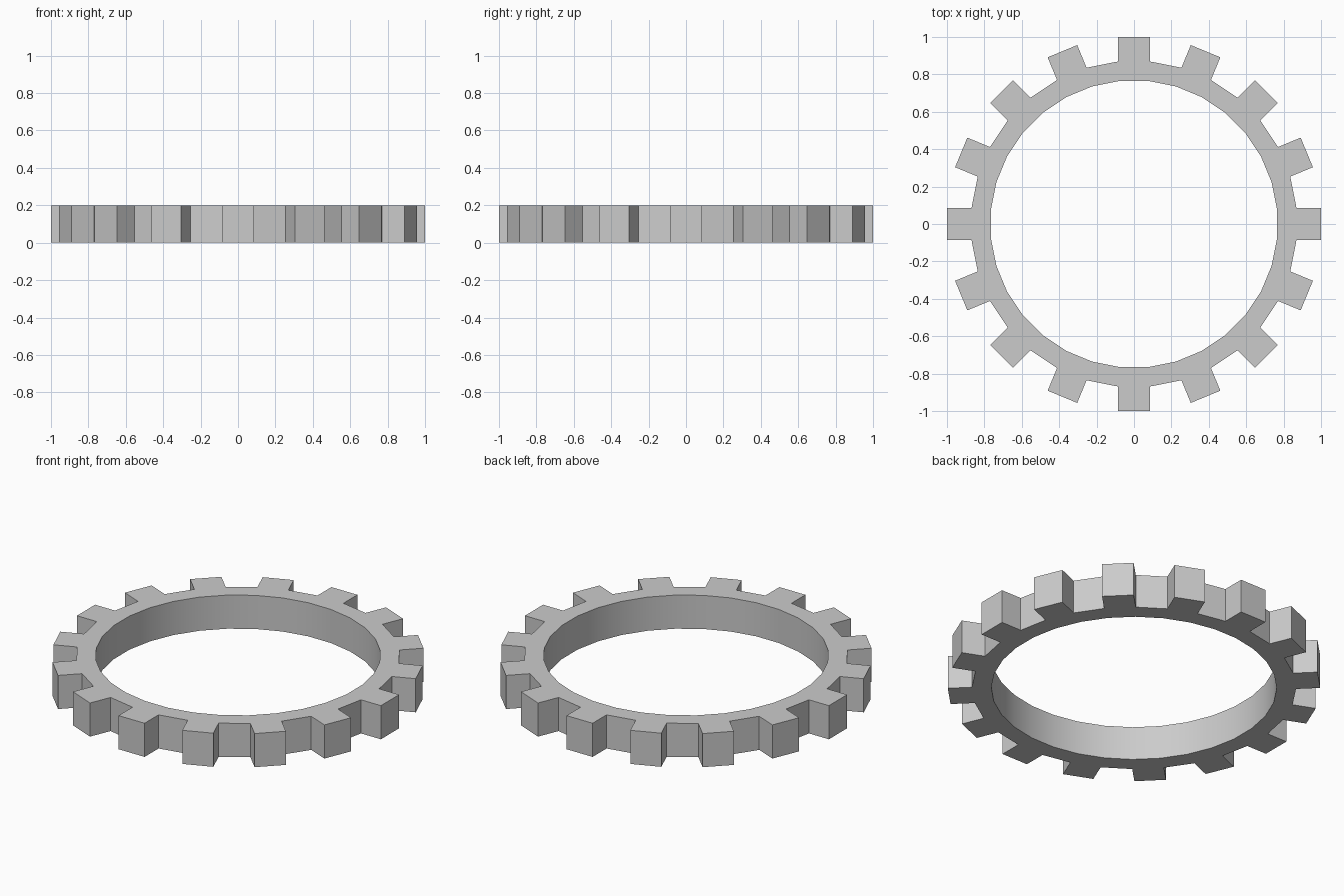
import bpy, bmesh
from math import cos, sin, pi

if "Cube" in bpy.data.objects:
    bpy.data.objects.remove(bpy.data.objects["Cube"])

TEETH, HEIGHT = 16, 0.2
R_IN, R_ROOT, TIP = 0.769, 0.873, 1.0
N = TEETH * 2
half = pi / N

bm = bmesh.new()


def ring(r):
    # vertices straddle the tooth centre lines
    return [bm.verts.new((r * cos((2 * i - 1) * half), r * sin((2 * i - 1) * half), 0))
            for i in range(N)]


# flat band of the ring
inner, root = ring(R_IN), ring(R_ROOT)
faces = []
for i in range(N):
    j = (i + 1) % N
    faces.append(bm.faces.new((inner[i], root[i], root[j], inner[j])))

# straight-sided teeth on every second segment
w = R_ROOT * sin(half)
for i in range(0, N, 2):
    a = i * 2 * half
    tip = [bm.verts.new((TIP * cos(a) - s * w * sin(a), TIP * sin(a) + s * w * cos(a), 0))
           for s in (-1, 1)]
    faces.append(bm.faces.new((root[i], tip[0], tip[1], root[i + 1])))

# thickness
res = bmesh.ops.extrude_face_region(bm, geom=faces, use_keep_orig=True)
top = [g for g in res["geom"] if isinstance(g, bmesh.types.BMVert)]
bmesh.ops.translate(bm, verts=top, vec=(0, 0, HEIGHT))
bmesh.ops.recalc_face_normals(bm, faces=bm.faces)

mesh = bpy.data.meshes.new("gear_ring")
bm.to_mesh(mesh)
bm.free()
gear = bpy.data.objects.new("gear_ring", mesh)
bpy.context.collection.objects.link(gear)

# smooth bore, sharp teeth
bpy.context.view_layer.objects.active = gear
gear.select_set(True)
bpy.ops.object.shade_smooth_by_angle(angle=pi / 6)
